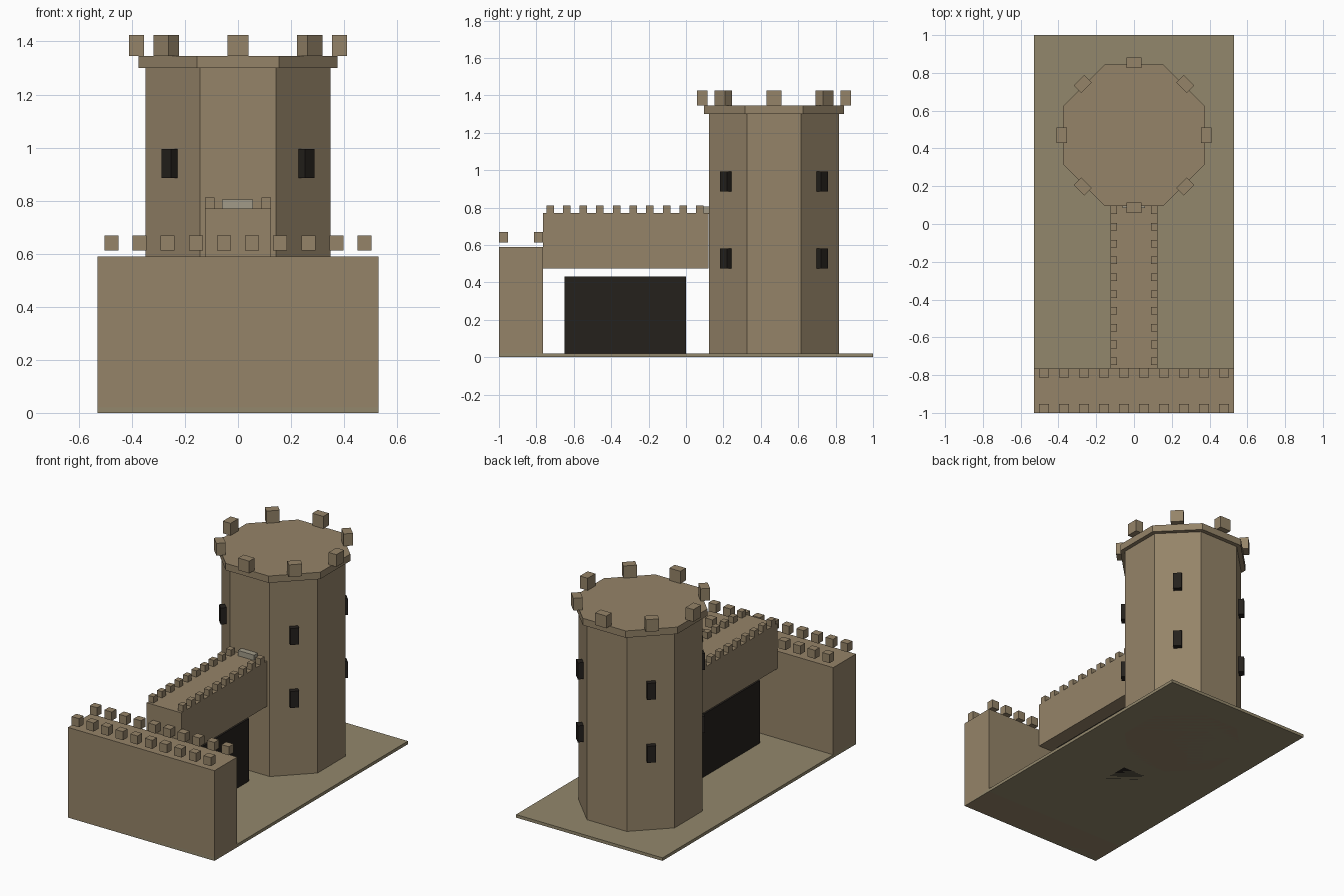
import bpy
from math import pi, sin, cos

if "Cube" in bpy.data.objects:
    bpy.data.objects.remove(bpy.data.objects["Cube"])

TOWER_Y = 0.47


def material(name, rgb):
    m = bpy.data.materials.new(name)
    m.diffuse_color = (*rgb, 1)
    m.use_nodes = True
    m.node_tree.nodes["Principled BSDF"].inputs["Base Color"].default_value = m.diffuse_color
    return m


STONE = material("stone", (0.30, 0.23, 0.14))
EARTH = material("earth", (0.29, 0.245, 0.15))
DARK = material("dark", (0.018, 0.015, 0.012))
GREY = material("grey_stone", (0.36, 0.33, 0.25))


def box(name, center, size, mat=STONE, turn=0.0):
    bpy.ops.mesh.primitive_cube_add(size=1, location=center, rotation=(0, 0, turn))
    ob = bpy.context.object
    ob.name = name
    ob.scale = size
    ob.data.materials.append(mat)
    return ob


def span(name, x, y, z, mat=STONE):
    """Box from (min, max) ranges."""
    r = (x, y, z)
    return box(name, [(a + b) / 2 for a, b in r], [b - a for a, b in r], mat)


def octagon(name, apothem, z0, z1):
    bpy.ops.mesh.primitive_cylinder_add(
        vertices=8, radius=apothem / cos(pi / 8), depth=z1 - z0,
        location=(0, TOWER_Y, (z0 + z1) / 2), rotation=(0, 0, pi / 8))
    ob = bpy.context.object
    ob.name = name
    ob.data.materials.append(STONE)
    return ob


# Ground plate, front wall, raised walkway and the dark gate block below it
span("base_plate", (-0.53, 0.53), (-1, 1), (0, 0.02), EARTH)
span("front_wall", (-0.53, 0.53), (-1, -0.765), (0, 0.59))
span("walkway", (-0.125, 0.125), (-0.765, 0.12), (0.475, 0.77))
span("gate_block", (-0.08, 0.08), (-0.65, 0), (0, 0.43), DARK)
span("walkway_door_step", (-0.06, 0.057), (0.085, 0.135), (0.765, 0.805), GREY)

# Tower and its overhanging cap
octagon("tower", 0.348, 0, 1.30)
octagon("tower_cap", 0.375, 1.30, 1.345)

# Battlements around the cap
for i in range(8):
    a = i * pi / 4
    box("tower_merlon", (0.383 * cos(a), TOWER_Y + 0.383 * sin(a), 1.385),
        (0.056, 0.08, 0.08), turn=a)

# Two rows of windows on the diagonal tower faces
for i in range(4):
    a = pi / 4 + i * pi / 2
    for z in (0.528, 0.94):
        box("window", (0.361 * cos(a), TOWER_Y + 0.361 * sin(a), z),
            (0.043, 0.053, 0.108), DARK, a)

# Walkway and front wall battlements
for i in range(10):
    for x in (-0.107, 0.107):
        box("walkway_merlon", (x, -0.727 + 0.089 * i, 0.79), (0.036, 0.04, 0.042))
    for y in (-0.976, -0.789):
        box("wall_merlon", (-0.477 + 0.106 * i, y, 0.64), (0.053, 0.048, 0.056))
